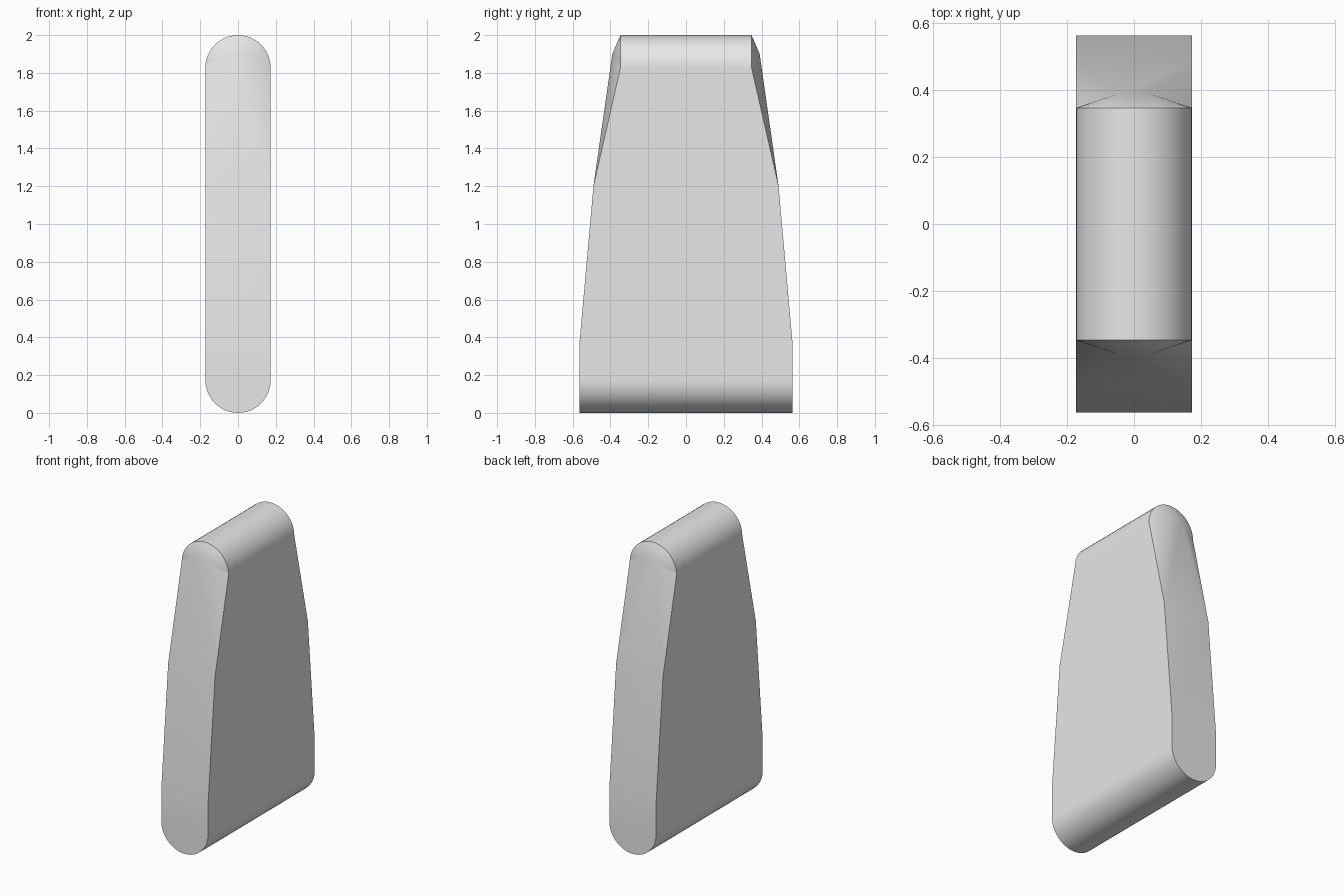
import bpy, bmesh
from math import sin, cos, pi, radians

cube = bpy.data.objects.get("Cube")
if cube:
    bpy.data.objects.remove(cube, do_unlink=True)

HEIGHT, RADIUS = 2.0, 0.173
LOW_Z, MID_Z = 0.38, 1.2                  # heights where the ends change slope
BASE_Y, MID_Y, TOP_Y = 0.563, 0.49, 0.347 # half depths
RIDGE = (0.045, 0.39, 1.9)                # short ridge on each upper end
STEPS = 12                                # segments per quarter circle

grey = bpy.data.materials.new("light_grey")
grey.use_nodes = True
colour = (0.8, 0.8, 0.8, 1)
grey.diffuse_color = colour
grey.node_tree.nodes["Principled BSDF"].inputs["Base Color"].default_value = colour

# Rounded outline, one half from bottom centre to top centre
quarter = [i * pi / 2 / STEPS for i in range(STEPS + 1)]
bottom = [(RADIUS * sin(a), BASE_Y, RADIUS * (1 - cos(a))) for a in quarter]
top = [(RADIUS * cos(a), TOP_Y, HEIGHT - RADIUS * (1 - sin(a))) for a in quarter]
half = bottom + [(RADIUS, BASE_Y, LOW_Z), (RADIUS, MID_Y, MID_Z)] + top
outline = half + [(-x, y, z) for x, y, z in half[-2:0:-1]]
count = len(outline)
low, mid = STEPS + 1, STEPS + 2
crown = len(half) - 1

bm = bmesh.new()


def build_end(sign):
    """Faceted end: lower panel, tapering panels and a fan around the ridge."""
    ring = [bm.verts.new((x, sign * y, z)) for x, y, z in outline]
    rx, ry, rz = RIDGE
    right = bm.verts.new((rx, sign * ry, rz))
    left = bm.verts.new((-rx, sign * ry, rz))
    bm.faces.new([ring[i] for i in range(-low, low + 1)])
    bm.faces.new((ring[low], ring[mid], ring[-mid], ring[-low]))
    bm.faces.new((ring[mid], right, left, ring[-mid]))
    bm.faces.new((right, ring[crown], left))
    for i in range(mid, crown):
        bm.faces.new((ring[i], ring[i + 1], right))
        bm.faces.new((ring[-i], ring[-i - 1], left))
    return ring


front, back = build_end(-1), build_end(1)

# Curved bottom and top, with one flat panel on each side
side = range(STEPS, mid + 2)
for i in range(count):
    j = (i + 1) % count
    if not (STEPS <= i <= mid or count - mid - 1 <= i < count - STEPS):
        bm.faces.new((front[i], front[j], back[j], back[i]))
for s in (1, -1):
    bm.faces.new([front[s * i] for i in side] + [back[s * i] for i in reversed(side)])

bmesh.ops.recalc_face_normals(bm, faces=bm.faces[:])
mesh = bpy.data.meshes.new("tapered_body")
bm.to_mesh(mesh)
bm.free()
mesh.materials.append(grey)
body = bpy.data.objects.new("tapered_body", mesh)
bpy.context.collection.objects.link(body)

# Smooth curves with crisp end rims
bpy.ops.object.select_all(action="DESELECT")
body.select_set(True)
bpy.context.view_layer.objects.active = body
bpy.ops.object.shade_smooth_by_angle(angle=radians(30))
weighted = body.modifiers.new("even_shading", "WEIGHTED_NORMAL")
weighted.keep_sharp = True
